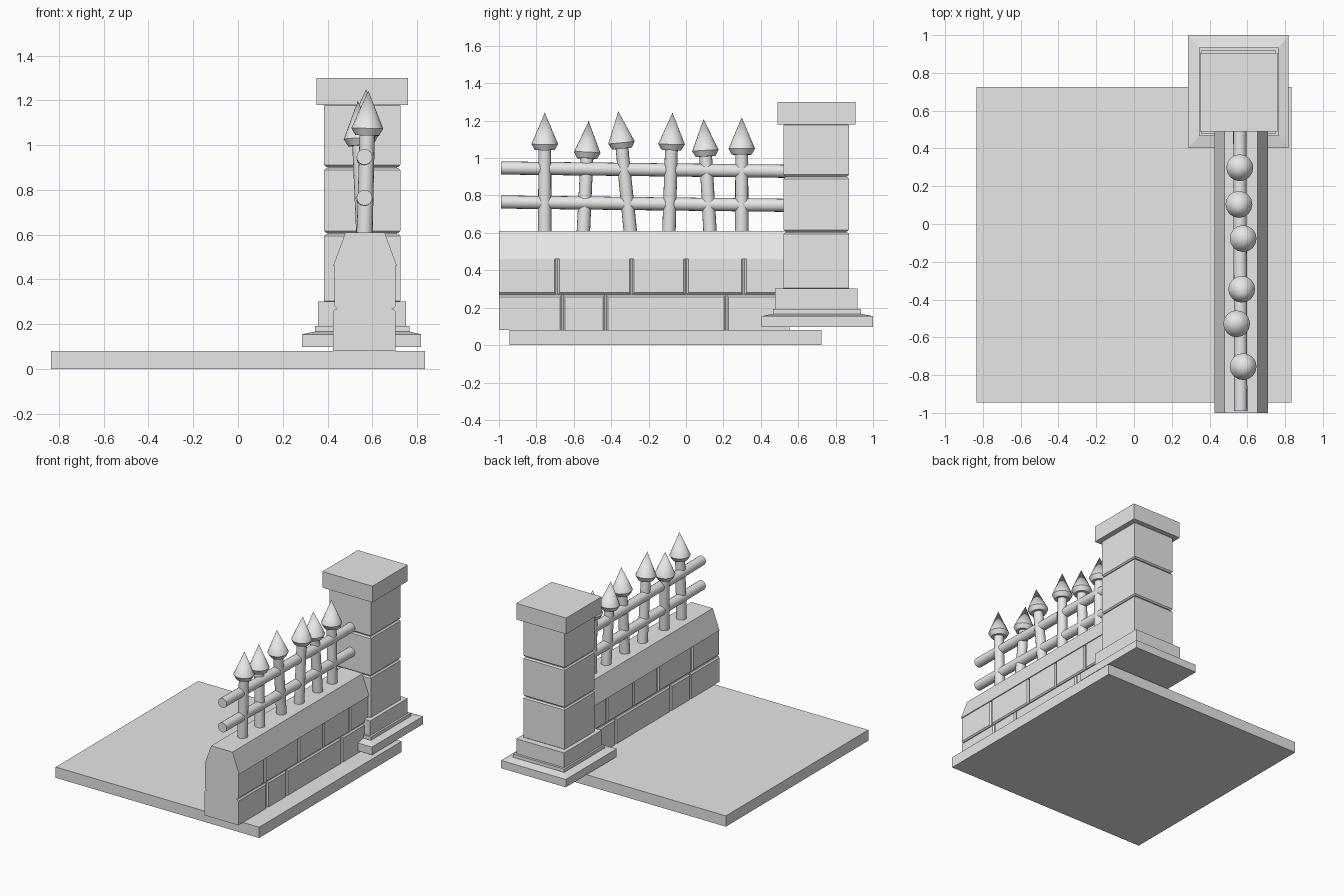
import bpy, bmesh
from mathutils import Vector

if "Cube" in bpy.data.objects:
    bpy.data.objects.remove(bpy.data.objects["Cube"])

stone = bpy.data.materials.new("pale_grey")
stone.use_nodes = True
grey = (0.8, 0.8, 0.8, 1)
stone.diffuse_color = grey
stone.node_tree.nodes["Principled BSDF"].inputs["Base Color"].default_value = grey


def finish(bm, name, smooth=False):
    bmesh.ops.recalc_face_normals(bm, faces=bm.faces)
    mesh = bpy.data.meshes.new(name)
    bm.to_mesh(mesh)
    bm.free()
    obj = bpy.data.objects.new(name, mesh)
    mesh.materials.append(stone)
    bpy.context.collection.objects.link(obj)
    if smooth:
        bpy.ops.object.select_all(action='DESELECT')
        obj.select_set(True)
        bpy.context.view_layer.objects.active = obj
        bpy.ops.object.shade_smooth_by_angle(angle=0.6)
    return obj


def add_box(bm, x, y, z, bevel=0, rule=None):
    """Box between pairs of limits; bevels the edges the rule picks."""
    made = bmesh.ops.create_cube(bm, size=1)["verts"]
    for v in made:
        v.co = [lim[0] if c < 0 else lim[1] for c, lim in zip(v.co, (x, y, z))]
    if bevel:
        edges = {e for v in made for e in v.link_edges}
        edges = [e for e in edges if rule is None or rule(e)]
        bmesh.ops.bevel(bm, geom=edges, offset=bevel, segments=1, affect='EDGES')


def box(name, x, y, z, bevel=0, rule=None):
    bm = bmesh.new()
    add_box(bm, x, y, z, bevel, rule)
    return finish(bm, name)


def prism(name, profile, y0, y1):
    """Extrude an x-z profile along y."""
    bm = bmesh.new()
    face = bm.faces.new([bm.verts.new((x, y0, z)) for x, z in profile])
    moved = bmesh.ops.extrude_face_region(bm, geom=[face])["geom"]
    verts = [g for g in moved if isinstance(g, bmesh.types.BMVert)]
    bmesh.ops.translate(bm, verts=verts, vec=(0, y1 - y0, 0))
    return finish(bm, name)


def add_rod(bm, a, b, r1, r2, sides=16):
    """Tapered rod between two points."""
    a, b = Vector(a), Vector(b)
    made = bmesh.ops.create_cone(bm, cap_ends=True, segments=sides, radius1=r1,
                                 radius2=r2, depth=(b - a).length)["verts"]
    turn = Vector((0, 0, 1)).rotation_difference(b - a)
    for v in made:
        v.co = turn @ v.co + (a + b) / 2


# Ground slab
box("ground_slab", (-0.835, 0.835), (-0.945, 0.725), (0, 0.08))

# Wall: core, two brick courses with open joints, sloped coping
START, END = -1, 0.553
box("wall_core", (0.443, 0.687), (START, END), (0.08, 0.47))


def side_edge(e):
    """Edges on the two long faces, away from the wall ends."""
    a, b = (v.co for v in e.verts)
    mid = (a + b) / 2
    at_end = abs(a.y - b.y) < 1e-4 and (mid.y < START + 0.01 or mid.y > END - 0.01)
    outer = mid.z < 0.09 or mid.z > 0.45
    return abs(a.x - b.x) < 1e-4 and not at_end and not outer


courses = {
    "lower_bricks": ((0.425, 0.703), (0.08, 0.267), (-0.66, -0.43, 0.215)),
    "upper_bricks": ((0.431, 0.703), (0.271, 0.46), (-0.69, -0.29, 0.0, 0.31)),
}
for name, (x, z, joints) in courses.items():
    bm = bmesh.new()
    stops = [START, *joints, END]
    for a, b in zip(stops, stops[1:]):
        near = a if a == START else a + 0.004
        far = b if b == END else b - 0.004
        add_box(bm, x, (near, far), z, 0.009, side_edge)
    finish(bm, name)

prism("wall_coping", [(0.425, 0.46), (0.71, 0.46), (0.655, 0.61), (0.48, 0.61)],
      START, END)

# Pillar: stepped foot, three blocks, cap
box("pillar_base", (0.287, 0.818), (0.403, 1.0), (0.097, 0.155))
bm = bmesh.new()
add_box(bm, (0.287, 0.818), (0.403, 1.0), (0.155, 0.167))
for v in bm.verts:
    if v.co.z > 0.16:
        v.co.x = 0.345 if v.co.x < 0.5 else 0.765
        v.co.y = 0.465 if v.co.y < 0.7 else 0.935
finish(bm, "pillar_base_slope")
box("pillar_step", (0.345, 0.765), (0.465, 0.935), (0.16, 0.192))
box("pillar_plinth", (0.358, 0.75), (0.477, 0.918), (0.19, 0.302))
box("pillar_core", (0.4, 0.71), (0.535, 0.855), (0.25, 1.2))


def flat_edge(e):
    return abs(e.verts[0].co.z - e.verts[1].co.z) < 1e-4


bm = bmesh.new()
for z0, z1 in ((0.295, 0.603), (0.607, 0.898), (0.902, 1.185)):
    add_box(bm, (0.385, 0.725), (0.522, 0.872), (z0, z1), 0.009, flat_edge)
finish(bm, "pillar_blocks")
box("pillar_cap", (0.35, 0.76), (0.49, 0.905), (1.18, 1.3))

# Fence rails
for name, z in (("lower_rail", 0.765), ("upper_rail", 0.947)):
    bm = bmesh.new()
    add_rod(bm, (0.565, -0.99, z), (0.56, 0.56, z - 0.018), 0.035, 0.035)
    finish(bm, name, True)

# Leaning pickets: foot y, tip x, tip y, tip z
pickets = [(-0.755, 0.582, -0.755, 1.243), (-0.55, 0.535, -0.52, 1.197),
           (-0.295, 0.572, -0.362, 1.25), (-0.092, 0.582, -0.072, 1.243),
           (0.13, 0.552, 0.094, 1.208), (0.298, 0.558, 0.298, 1.218)]
for i, (foot_y, tip_x, tip_y, tip_z) in enumerate(pickets, 1):
    foot, tip = Vector((0.565, foot_y, 0.58)), Vector((tip_x, tip_y, tip_z))
    axis = (tip - foot).normalized()
    neck, brim = tip - axis * 0.2, tip - axis * 0.168
    bm = bmesh.new()
    add_rod(bm, foot, neck + axis * 0.02, 0.036, 0.034)
    finish(bm, f"picket_{i}", True)
    bm = bmesh.new()
    add_rod(bm, neck, brim, 0.053, 0.071)
    add_rod(bm, brim, tip, 0.071, 0)
    bmesh.ops.delete(bm, geom=[f for f in bm.faces if len(f.verts) > 4 and
                               (f.calc_center_median() - brim).length < 0.005],
                     context='FACES_ONLY')
    bmesh.ops.remove_doubles(bm, verts=bm.verts, dist=0.0005)
    finish(bm, f"picket_head_{i}", True)
